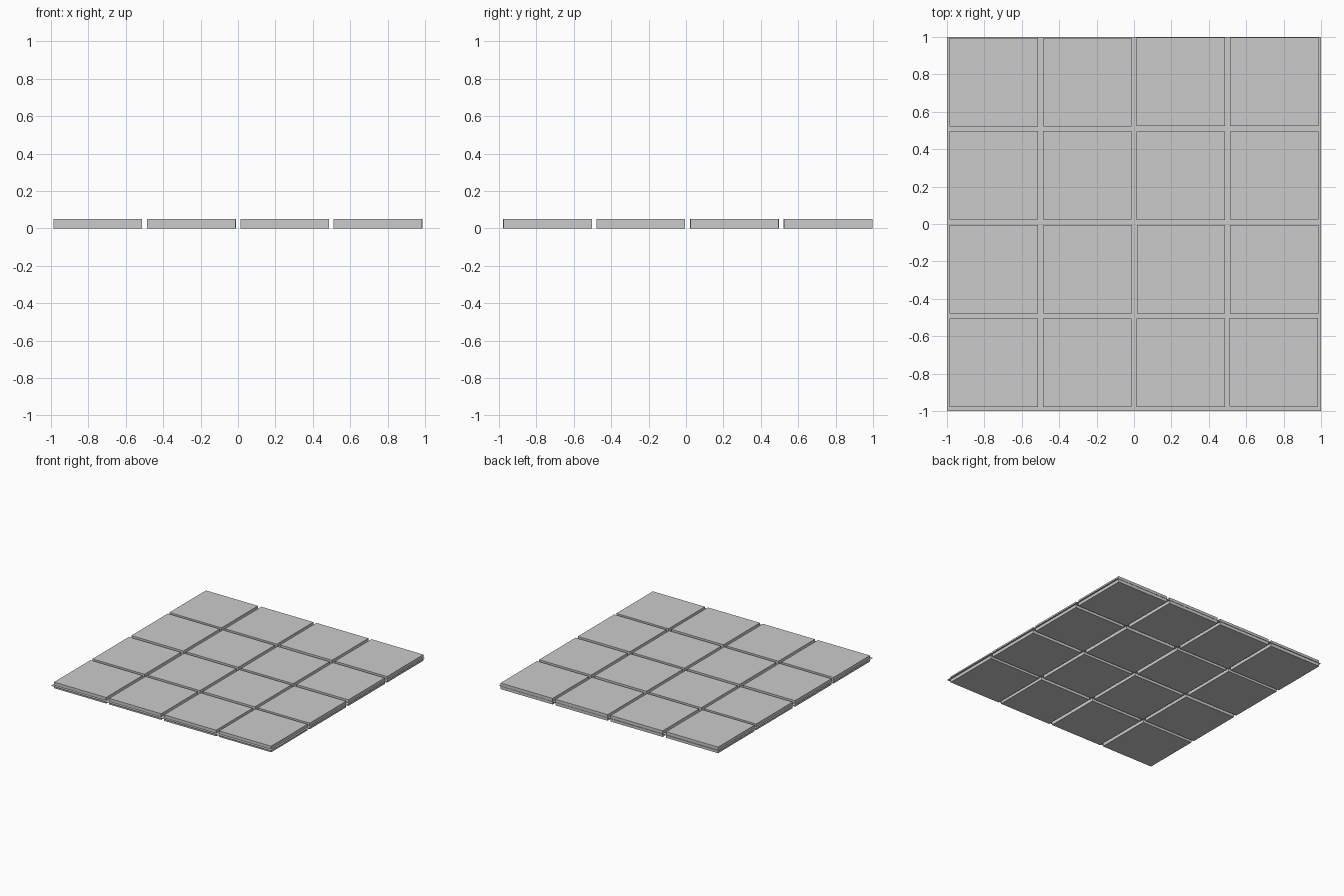
import bpy
import random

if "Cube" in bpy.data.objects:
    bpy.data.objects.remove(bpy.data.objects["Cube"])

random.seed(3)
SIZE, HEIGHT, PITCH = 0.473, 0.05, 0.5

# thin grout sheet running between the tiles at mid height
bpy.ops.mesh.primitive_plane_add(size=2, location=(0, 0, HEIGHT / 2))
bpy.context.object.name = "grout_sheet"

# 4 x 4 square tiles, laid very slightly unevenly
for row in range(4):
    for col in range(4):
        x = (col - 1.5) * PITCH + random.uniform(-0.002, 0.002)
        y = (row - 1.5) * PITCH + 0.009 + random.uniform(-0.002, 0.002)
        bpy.ops.mesh.primitive_cube_add(size=1, location=(x, y, HEIGHT / 2))
        tile = bpy.context.object
        tile.name = f"tile_{row + 1}_{col + 1}"
        tile.scale = (SIZE, SIZE, HEIGHT)
